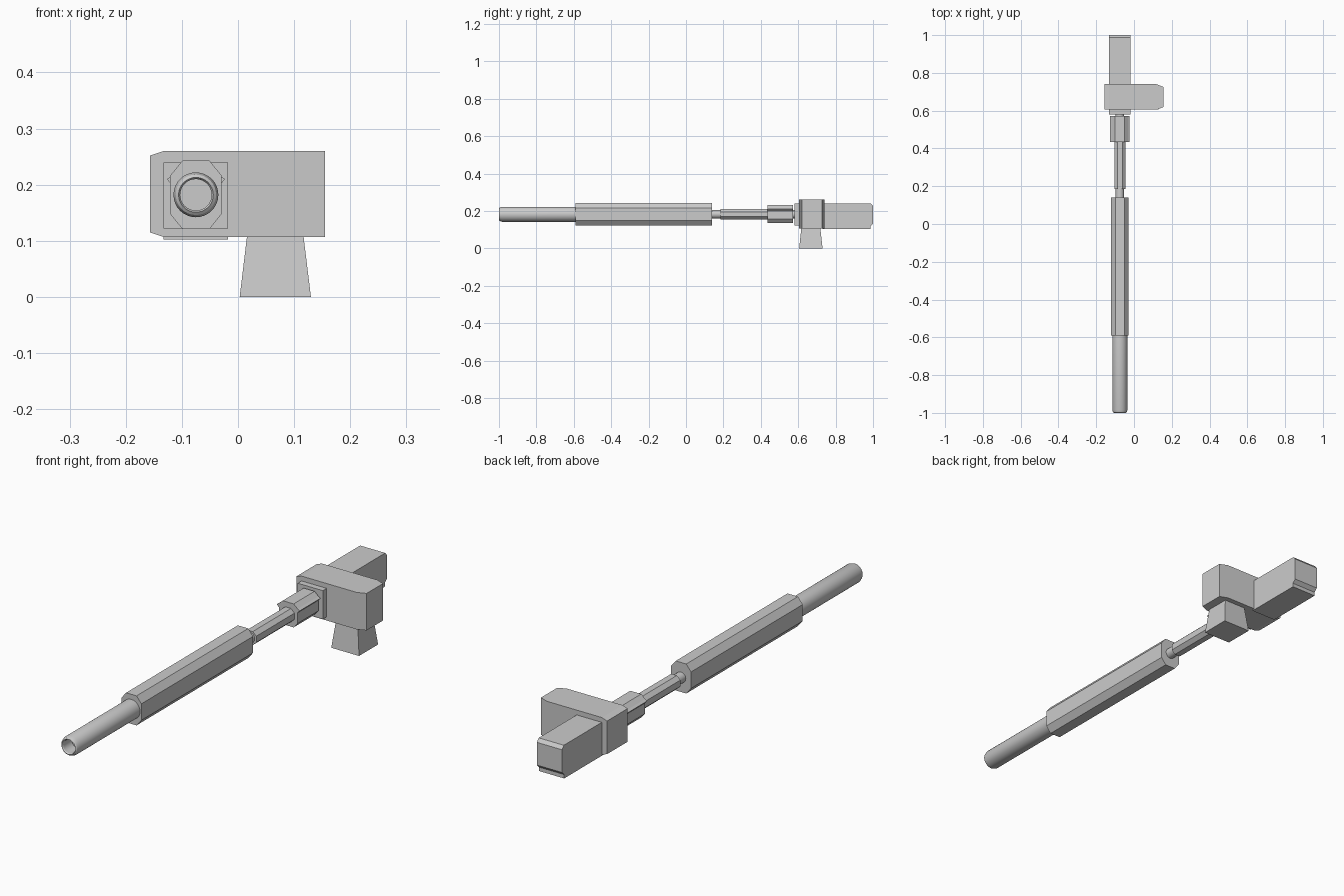
import bpy
import bmesh
import math
from mathutils import Vector

if "Cube" in bpy.data.objects:
    bpy.data.objects.remove(bpy.data.objects["Cube"], do_unlink=True)

AX, AZ = -0.075, 0.182  # shared long axis of the barrel parts

metal = bpy.data.materials.new("plain grey")
metal.use_nodes = True
grey = (0.6, 0.6, 0.6, 1)
metal.diffuse_color = grey
metal.node_tree.nodes["Principled BSDF"].inputs["Base Color"].default_value = grey


def finish(name, bm, smooth=False):
    bmesh.ops.recalc_face_normals(bm, faces=bm.faces)
    mesh = bpy.data.meshes.new(name)
    bm.to_mesh(mesh)
    bm.free()
    mesh.materials.append(metal)
    obj = bpy.data.objects.new(name, mesh)
    bpy.context.collection.objects.link(obj)
    if smooth:
        bpy.ops.object.select_all(action="DESELECT")
        obj.select_set(True)
        bpy.context.view_layer.objects.active = obj
        bpy.ops.object.shade_smooth_by_angle(angle=math.radians(30))
    return obj


def extrude(name, points, start, end, axis):
    """Extrude a 2D outline along one axis; the other two axes keep their order."""
    def place(p, d):
        co = list(p)
        co.insert(axis, d)
        return co
    bm = bmesh.new()
    face = bm.faces.new([bm.verts.new(place(p, start)) for p in points])
    shift = Vector((0, 0, 0))
    shift[axis] = end - start
    geom = bmesh.ops.extrude_face_region(bm, geom=[face], use_keep_orig=True)["geom"]
    bmesh.ops.translate(bm, vec=shift, verts=[g for g in geom if isinstance(g, bmesh.types.BMVert)])
    return finish(name, bm)


def mirrored(half):
    """Full section around the long axis from its right half, top to bottom."""
    right = [(AX + x, AZ + z) for x, z in half]
    left = [(AX - x, AZ + z) for x, z in reversed(half)]
    return right + left


def octagon(w, h, flat_w, flat_h):
    return mirrored([(flat_w, h), (w, flat_h), (w, -flat_h), (flat_w, -h)])


def rect(x0, x1, z0, z1):
    return [(x0, z0), (x1, z0), (x1, z1), (x0, z1)]


def lathe(name, profile, sides=32):
    """Spin (radius, y) pairs around the long axis."""
    bm = bmesh.new()
    verts = [bm.verts.new((AX + r, y, AZ)) for r, y in profile]
    edges = [bm.edges.new(pair) for pair in zip(verts, verts[1:])]
    bmesh.ops.spin(bm, geom=verts + edges, cent=(AX, 0, AZ), axis=(0, 1, 0),
                   angle=math.tau, steps=sides)
    bmesh.ops.remove_doubles(bm, verts=bm.verts, dist=0.0001)
    return finish(name, bm, smooth=True)


# Round barrel with a rounded rim and recessed mouth
lathe("barrel", [(0, -0.94), (0.028, -0.94), (0.028, -0.995), (0.031, -1),
                 (0.036, -0.996), (0.04, -0.984), (0.04, -0.58), (0, -0.58)])

# Eight sided sleeve and the thin shaft behind it
extrude("sleeve", octagon(0.046, 0.061, 0.024, 0.034), -0.59, 0.14, 1)
lathe("thin_rod", [(0, 0.13), (0.022, 0.13), (0.022, 0.61), (0, 0.61)], 16)
extrude("shaft", octagon(0.029, 0.028, 0.013, 0.013), 0.185, 0.45, 1)

# Collar with a ridge along each side
extrude("collar", mirrored([(0.025, 0.05), (0.043, 0.034), (0.052, 0.028), (0.043, 0.018),
                            (0.043, -0.026), (0.025, -0.047)]), 0.435, 0.572, 1)

# Mounting plate and cross body
extrude("mounting_plate", rect(-0.133, -0.018, 0.122, 0.24), 0.58, 0.61, 1)
body = [(-0.157, 0.115), (-0.133, 0.107), (0.12, 0.107), (0.155, 0.107),
        (0.155, 0.26), (0.12, 0.26), (-0.133, 0.26), (-0.157, 0.252)]
body_obj = extrude("cross_body", body, 0.605, 0.74, 1)
for v in body_obj.data.vertices:  # taper the outer end in depth
    if v.co.x > 0.15:
        v.co.y += 0.014 if v.co.y < 0.67 else -0.014

# Rear block with a bevelled top edge and a stepped lower edge
extrude("rear_block", [(0.73, 0.102), (0.986, 0.102), (0.986, 0.118), (1, 0.132),
                       (1, 0.226), (0.988, 0.24), (0.73, 0.24)], -0.133, -0.018, 0)

# Flared foot
foot = extrude("foot", rect(0.003, 0.13, 0.605, 0.73), 0, 0.115, 2)
for v in foot.data.vertices:
    if v.co.z > 0.05:
        v.co.x = 0.066 + (v.co.x - 0.066) * 0.78
        v.co.y = 0.667 + (v.co.y - 0.667) * 0.8
